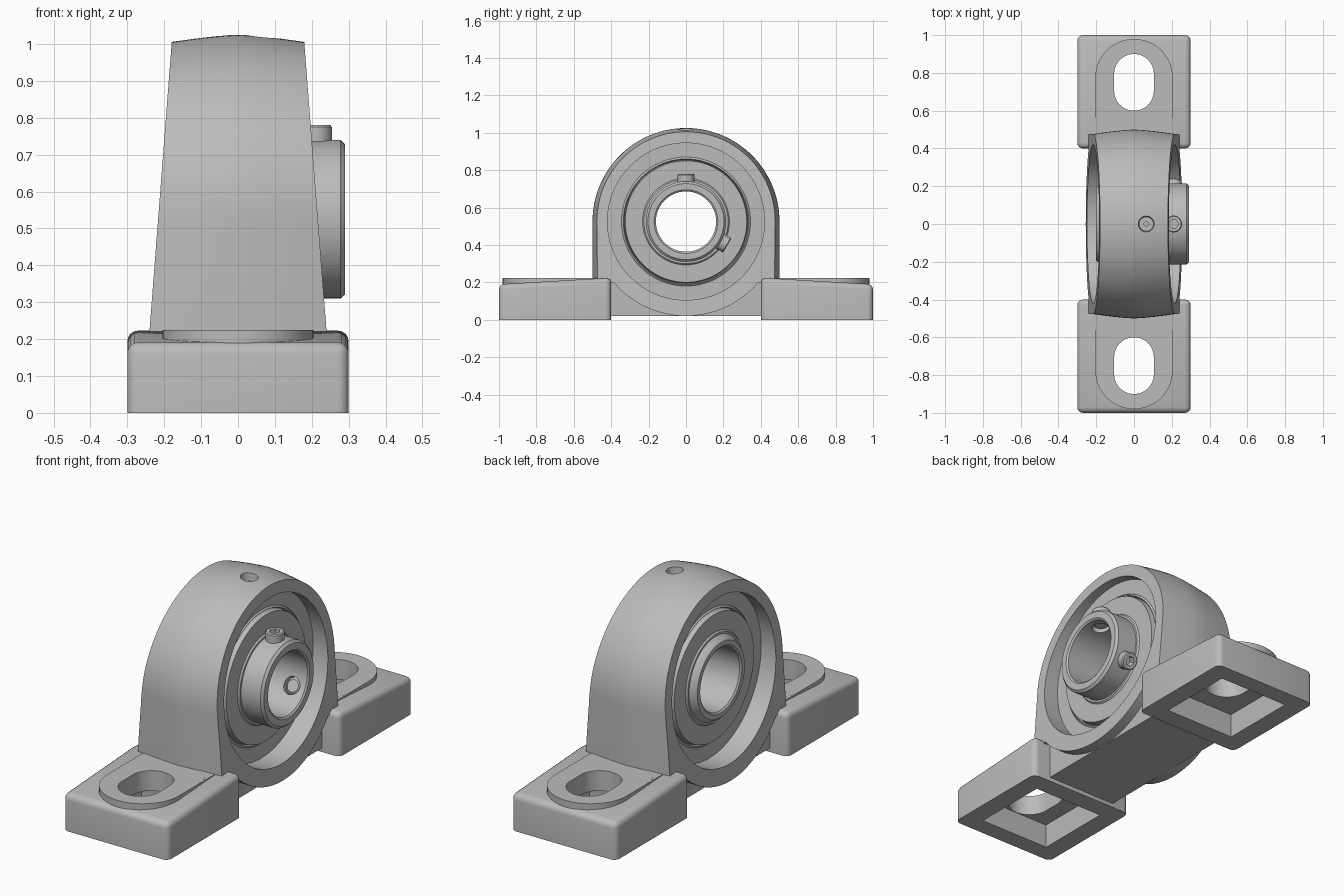
import bpy, bmesh
from math import sin, cos, asin, pi, radians
from mathutils import Matrix, Vector

cube = bpy.data.objects.get("Cube")
if cube:
    bpy.data.objects.remove(cube, do_unlink=True)

GREY = 0.5
AXIS_Z = 0.525          # height of the shaft axis
metal = bpy.data.materials.new("cast grey")
metal.use_nodes = True
metal.diffuse_color = (GREY, GREY, GREY, 1)
metal.node_tree.nodes["Principled BSDF"].inputs["Base Color"].default_value = (GREY, GREY, GREY, 1)


def loft(name, rings, loop=False, matrix=Matrix(), bevel=None):
    """Skin a row of closed rings; cap the ends, or join them when loop is set."""
    bm = bmesh.new()
    rows = [[bm.verts.new(matrix @ Vector(p)) for p in ring] for ring in rings]
    pairs = list(zip(rows, rows[1:])) + ([(rows[-1], rows[0])] if loop else [])
    for a, b in pairs:
        for i in range(len(a)):
            j = (i + 1) % len(a)
            bm.faces.new((a[i], a[j], b[j], b[i]))
    if not loop:
        bm.faces.new(rows[0])
        bm.faces.new(rows[-1])
    bmesh.ops.recalc_face_normals(bm, faces=bm.faces)
    if bevel:
        edges = [e for e in bm.edges if bevel(e)]
        bmesh.ops.bevel(bm, geom=edges, offset=0.03, segments=4, profile=0.5, affect='EDGES')
    mesh = bpy.data.meshes.new(name)
    bm.to_mesh(mesh)
    bm.free()
    mesh.materials.append(metal)
    obj = bpy.data.objects.new(name, mesh)
    bpy.context.collection.objects.link(obj)
    return obj


def circle(r, h, n=64):
    return [(r * cos(2 * pi * i / n), r * sin(2 * pi * i / n), h) for i in range(n)]


def lathe_x(name, profile, loop=False, n=96):
    """Revolve (x, radius) points around the shaft axis."""
    turn = Matrix.Translation((0, 0, AXIS_Z)) @ Matrix.Rotation(pi / 2, 4, 'Y')
    return loft(name, [circle(r, x, n) for x, r in profile], loop, turn)


def box_ring(x, y0, y1, z):
    return [(-x, y0, z), (x, y0, z), (x, y1, z), (-x, y1, z)]


def slot_ring(r, y0, y1, z, n=24):
    """Stadium outline with round ends centred at y0 and y1."""
    far = [(r * cos(pi * i / n), y1 + r * sin(pi * i / n), z) for i in range(n + 1)]
    near = [(-r * cos(pi * i / n), y0 - r * sin(pi * i / n), z) for i in range(n + 1)]
    return far + near


def cut(obj, *cutters):
    for c in cutters:
        c.hide_render = True
        mod = obj.modifiers.new("cut", 'BOOLEAN')
        mod.operation = 'DIFFERENCE'
        mod.solver = 'EXACT'
        mod.object = c


helpers = []


def helper(obj):
    helpers.append(obj)
    return obj


# Housing: drafted arch whose sides taper toward the top, round at the bottom
def half_width(z):
    return 0.18 + 0.077 * (1 - z)


def arch_ring(u, n=64, shoulder=0.2, base_r=0.505):
    def draft(z):
        return 0.5 - 0.11 * half_width(z) * abs(u) ** 1.4
    pts = []
    for i in range(n + 1):
        a = pi * i / n
        r = draft(AXIS_Z + 0.5 * sin(a))
        pts.append((r * cos(a), AXIS_Z + r * sin(a)))
    low = asin((AXIS_Z - shoulder) / base_r)
    pts.append((-draft(shoulder), shoulder))
    for i in range(n // 2 + 1):
        a = pi + low + (pi - 2 * low) * i / (n // 2)
        pts.append((base_r * cos(a), AXIS_Z + base_r * sin(a)))
    pts.append((draft(shoulder), shoulder))
    return [(u * half_width(z), y, z) for y, z in pts]


housing = loft("housing", [arch_ring(-1 + i / 6) for i in range(13)])

# Web joining the feet under the housing
web = loft("base_web", [box_ring(0.2, -0.42, 0.42, 0.021), box_ring(0.2, -0.42, 0.42, 0.21)])

# Bearing seat and the wide recess on each side
bore = helper(lathe_x("bore_cutter", [(-0.4, 0.345), (0.4, 0.345)]))
recesses = [helper(lathe_x("recess_cutter", [(s * 0.135, 0.42), (s * 0.4, 0.42)])) for s in (-1, 1)]
cut(housing, bore, *recesses)
cut(web, bore, *recesses)

# Grease hole in the crown
grease = Matrix.Translation((0.065, 0, 0))
cut(housing,
    helper(loft("grease_cutter", [circle(0.038, 0.98, 32), circle(0.044, 1.04, 32)], matrix=grease)),
    helper(loft("grease_pin_cutter", [circle(0.012, 0.9, 16), circle(0.012, 1.0, 16)], matrix=grease)))


# Feet: sloped blocks, hollow below, with raised slotted pads
def foot_edge(e):
    return max(v.co.z for v in e.verts) > 0.1


for name, spin in (("front", pi), ("back", 0)):
    turn = Matrix.Rotation(spin, 4, 'Z')
    side = [(0.4, 0), (1, 0), (1, 0.19), (0.4, 0.225)]
    foot = loft(name + "_foot", [[(x, y, z) for y, z in side] for x in (-0.3, 0.3)],
                matrix=turn, bevel=foot_edge)
    pad = loft(name + "_foot_pad", [slot_ring(0.205, 0.62, 0.775, z) for z in (0.14, 0.224)],
               matrix=turn)
    neck = loft(name + "_pad_neck", [box_ring(0.205, 0.43, 0.6, z) for z in (0.14, 0.2235)],
                matrix=turn)
    slot = helper(loft("slot_cutter", [slot_ring(0.105, 0.705, 0.795, z) for z in (0.1, 0.4)],
                       matrix=turn))
    pocket = helper(loft("pocket_cutter", [box_ring(0.202, 0.498, 0.908, -0.02),
                                           box_ring(0.195, 0.505, 0.902, 0.12)], matrix=turn))
    cut(foot, pocket, slot)
    cut(pad, slot)
    cut(neck, slot)

# Bearing insert: outer ring, seals and long inner sleeve in one turned profile
half = [(0.13, 0.346), (0.14, 0.335), (0.13, 0.33), (0.16, 0.325), (0.16, 0.232), (0.168, 0.225),
        (0.168, 0.215)]
sleeve_end = [(0.278, 0.215), (0.29, 0.203), (0.29, 0.17), (0.283, 0.161)]
back_end = [(-0.193, 0.161), (-0.2, 0.17), (-0.2, 0.193), (-0.193, 0.2)]
insert = lathe_x("bearing_insert",
                 half + sleeve_end + back_end + [(-x, r) for x, r in reversed(half)], loop=True)

# Two set screws with hex sockets, a third of a turn apart
for name, angle in (("upper", 0), ("lower", radians(120))):
    turn = Matrix.Translation((0.21, 0, AXIS_Z)) @ Matrix.Rotation(-angle, 4, 'X')
    cut(insert, helper(loft("screw_hole_cutter", [circle(0.044, 0.1, 32), circle(0.044, 0.3, 32)],
                            matrix=turn)))
    screw = loft(name + "_set_screw", [circle(0.03, 0.17, 32), circle(0.0445, 0.185, 32),
                                       circle(0.0445, 0.25, 32), circle(0.04, 0.255, 32)],
                 matrix=turn)
    cut(screw, helper(loft("socket_cutter", [circle(0.025, 0.22, 6), circle(0.025, 0.3, 6)],
                           matrix=turn)))

# Apply the cuts, drop the helpers, and smooth the curved surfaces
bpy.context.view_layer.update()
depsgraph = bpy.context.evaluated_depsgraph_get()
parts = [o for o in bpy.context.collection.objects
         if o.type == 'MESH' and o not in helpers and metal.name in o.data.materials]
finished = [(o, bpy.data.meshes.new_from_object(o.evaluated_get(depsgraph))) for o in parts]
for obj, mesh in finished:
    obj.modifiers.clear()
    obj.data = mesh
for h in helpers:
    bpy.data.objects.remove(h, do_unlink=True)
bpy.ops.object.select_all(action='DESELECT')
for obj in parts:
    obj.select_set(True)
bpy.context.view_layer.objects.active = parts[0]
bpy.ops.object.shade_smooth_by_angle(angle=radians(30))
